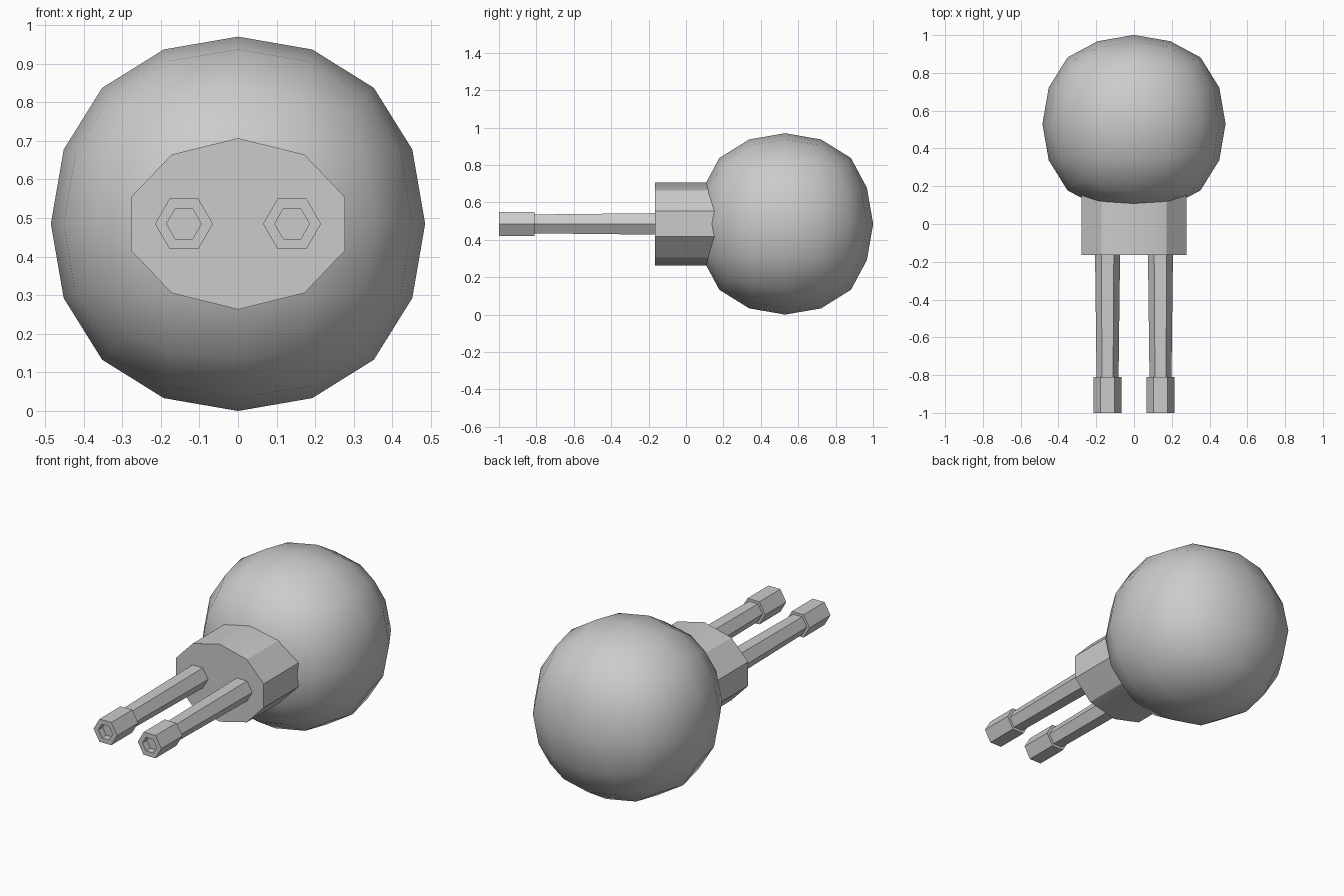
import bpy
import bmesh
from math import cos, sin, pi, radians

cube = bpy.data.objects.get("Cube")
if cube:
    bpy.data.objects.remove(cube, do_unlink=True)

CENTRE_Z = 0.485
BALL_Y = 0.53

grey = bpy.data.materials.new("plain grey")
grey.use_nodes = True
grey.diffuse_color = (0.6, 0.6, 0.6, 1)
grey.node_tree.nodes["Principled BSDF"].inputs["Base Color"].default_value = grey.diffuse_color


def add_object(name, bm, location, smooth_angle):
    bmesh.ops.recalc_face_normals(bm, faces=bm.faces)
    mesh = bpy.data.meshes.new(name)
    bm.to_mesh(mesh)
    bm.free()
    mesh.materials.append(grey)
    obj = bpy.data.objects.new(name, mesh)
    bpy.context.collection.objects.link(obj)
    obj.location = location
    bpy.ops.object.select_all(action="DESELECT")
    obj.select_set(True)
    bpy.context.view_layer.objects.active = obj
    if smooth_angle:
        bpy.ops.object.shade_smooth_by_angle(angle=radians(smooth_angle))
    return obj


def prism(name, x, sides, profile, flatten=1.0, phase=0.0, smooth_angle=0):
    """Loft rings of (y, radius) along y and cap both ends."""
    bm = bmesh.new()
    rings = []
    for y, r in profile:
        angles = [phase + 2 * pi * i / sides for i in range(sides)]
        rings.append([bm.verts.new((r * cos(a), y, r * flatten * sin(a))) for a in angles])
    for a, b in zip(rings, rings[1:]):
        for i in range(sides):
            j = (i + 1) % sides
            bm.faces.new((a[i], a[j], b[j], b[i]))
    bm.faces.new(rings[0])
    bm.faces.new(rings[-1])
    return add_object(name, bm, (x, 0, CENTRE_Z), smooth_angle)


# Round body: subdivided cube, slightly flattened front and back
bm = bmesh.new()
bmesh.ops.create_cube(bm, size=1.155)
body = add_object("round_body", bm, (0, BALL_Y, CENTRE_Z), 0)
subsurf = body.modifiers.new("rounding", "SUBSURF")
subsurf.levels = subsurf.render_levels = 2
bpy.ops.object.modifier_apply(modifier=subsurf.name)
for v in body.data.vertices:
    if abs(v.co.y) > 0.4:
        v.co.y -= 0.014 if v.co.y > 0 else -0.014
bpy.ops.object.shade_smooth()

# Oval neck block
prism("neck_block", 0, 10, [(-0.165, 0.292), (0.25, 0.292)],
      flatten=0.76, phase=pi / 2, smooth_angle=30)

# Twin tapered barrels with hollow muzzles
for side, x in (("left", 0.14), ("right", -0.14)):
    prism(side + "_barrel", x, 6, [(-0.83, 0.058), (-0.1, 0.067)])
    prism(side + "_muzzle", x, 6,
          [(-0.81, 0.075), (-1.0, 0.075), (-1.0, 0.045), (-0.96, 0.045)])
